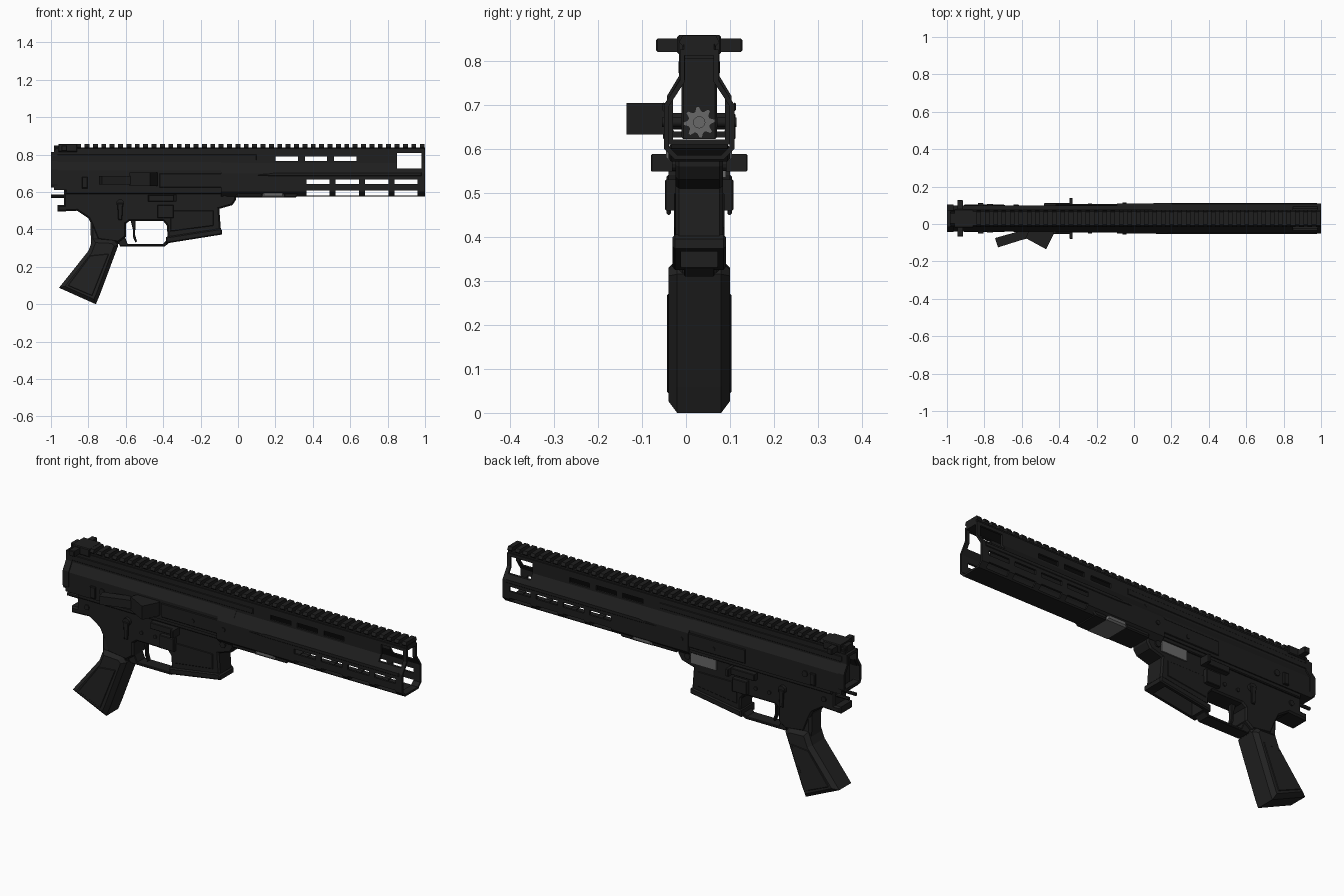
import bpy, bmesh, math
from mathutils import Vector

cube = bpy.data.objects.get("Cube")
if cube:
    bpy.data.objects.remove(cube, do_unlink=True)

CY = 0.03  # centre line of the body in y


def material(name, v):
    m = bpy.data.materials.new(name)
    m.use_nodes = True
    col = (v, v, v, 1)
    m.diffuse_color = col
    bsdf = next(n for n in m.node_tree.nodes if n.type == 'BSDF_PRINCIPLED')
    bsdf.inputs["Base Color"].default_value = col
    bsdf.inputs["Roughness"].default_value = 0.6
    return m


BLACK = material("matte black", 0.013)
GRIP = material("grip black", 0.016)
STEEL = material("steel grey", 0.14)


def add_prism(bm, pts, a, b, axis, caps=True, bevel=0):
    """Extrude a profile: along x it is (y, z), along y it is (x, z)."""
    def at(p, t):
        return (t, CY + p[0], p[1]) if axis == 'x' else (p[0], CY + t, p[1])
    rings = [[bm.verts.new(at(p, t)) for p in pts] for t in (a, b)]
    n = len(pts)
    faces = [bm.faces.new((rings[0][i], rings[0][(i + 1) % n],
                           rings[1][(i + 1) % n], rings[1][i])) for i in range(n)]
    if caps:
        ends = [bm.faces.new(r) for r in rings]
        faces += ends
    bmesh.ops.recalc_face_normals(bm, faces=faces)
    if caps and bevel:
        edges = list({e for f in ends for e in f.edges})
        bmesh.ops.bevel(bm, geom=edges, offset=bevel, segments=1,
                        affect='EDGES', clamp_overlap=True)


def finish(name, bm, mat):
    me = bpy.data.meshes.new(name)
    bm.to_mesh(me)
    bm.free()
    me.materials.append(mat)
    ob = bpy.data.objects.new(name, me)
    bpy.context.scene.collection.objects.link(ob)
    return ob


def prism(name, pts, a, b, axis='y', mat=BLACK, **kw):
    bm = bmesh.new()
    add_prism(bm, pts, a, b, axis, **kw)
    return finish(name, bm, mat)


def rect(x0, x1, z0, z1):
    return [(x0, z0), (x1, z0), (x1, z1), (x0, z1)]


def disc(x, z, r, n=12):
    return [(x + r * math.cos(2 * math.pi * i / n), z + r * math.sin(2 * math.pi * i / n))
            for i in range(n)]


def box(name, x0, x1, z0, z1, half, mat=BLACK, bevel=0.004):
    return prism(name, rect(x0, x1, z0, z1), -half, half, mat=mat, bevel=bevel)


def both_sides(name, pts, y0, y1, mat=BLACK, bevel=0.003):
    bm = bmesh.new()
    for s in (-1, 1):
        add_prism(bm, pts, s * y0, s * y1, 'y', bevel=bevel)
    return finish(name, bm, mat)


def bake(ob):
    bpy.context.view_layer.update()
    ev = ob.evaluated_get(bpy.context.evaluated_depsgraph_get())
    me = bpy.data.meshes.new_from_object(ev)
    ob.modifiers.clear()
    ob.data = me


def cut(ob, rects, half):
    bm = bmesh.new()
    for r in rects:
        add_prism(bm, rect(*r), -half, half, 'y')
    cutter = finish("cutter", bm, BLACK)
    cutter.hide_render = True
    mod = ob.modifiers.new("cut", 'BOOLEAN')
    mod.operation, mod.solver, mod.object = 'DIFFERENCE', 'EXACT', cutter
    bake(ob)
    bpy.data.objects.remove(cutter, do_unlink=True)


def tube(name, half, x0, x1, wall):
    pts = half + [(-y, z) for y, z in reversed(half)]
    ob = prism(name, pts, x0, x1, 'x', caps=False)
    mod = ob.modifiers.new("wall", 'SOLIDIFY')
    mod.thickness, mod.offset, mod.use_even_offset = wall, -1, True
    bake(ob)
    return ob


# Hollow upper receiver
tube("upper_receiver", [(.07, .61), (.07, .715), (.043, .76), (.043, .825)], -.985, 0, .011)
tube("rear_collar", [(.066, .625), (.073, .64), (.073, .72), (.046, .765), (.046, .815)],
     -1, -.965, .014)

# Hollow handguard with slots and a window near the muzzle end
guard = tube("handguard", [(.055, .575), (.08, .60), (.08, .70), (.044, .755), (.044, .825)],
             -.09, 1, .011)
slots = [(.85, .98, .725, .808)]
slots += [(x, x + .12, .765, .79) for x in (.2, .357, .514)]
slots += [(.365 + .157 * i, .49 + .157 * i, z, z + .025) for i in range(4) for z in (.582, .643)]
cut(guard, slots, .2)
both_sides("handguard_rib", [(.1, .69), (.2, .705), (.98, .705), (.98, .685), (.2, .685)],
           .078, .083)

# Accessory rail with teeth
box("rail_base", -.98, 1, .812, .838, .038)
bm = bmesh.new()
half = [(.034, .83), (.046, .842), (.038, .857)]
tooth = half + [(-y, z) for y, z in reversed(half)]
for i in range(42):
    x = -.865 + .0448 * i
    add_prism(bm, tooth, x, x + .026, 'x')
finish("rail_teeth", bm, BLACK)

# Bolt carrier and toothed bolt head inside the receiver
box("bolt_carrier", -.96, -.11, .622, .805, .04)
bm = bmesh.new()
gear = []
for i in range(32):
    r = .036 if i % 4 < 2 else .026
    a = 2 * math.pi * i / 32
    gear.append((r * math.cos(a), .66 + r * math.sin(a)))
add_prism(bm, gear, -.115, -.07, 'x')
add_prism(bm, disc(0, .66, .014), -.08, -.06, 'x')
finish("bolt_head", bm, STEEL)

# Lower receiver with an open magazine well
lower = prism("lower_receiver", [
    (-.93, .615), (-.93, .53), (-.965, .53), (-.965, .495), (-.86, .50), (-.80, .46),
    (-.78, .42), (-.75, .345), (-.64, .33), (-.60, .36), (-.60, .43), (-.58, .445),
    (-.40, .445), (-.38, .42), (-.375, .33), (-.09, .378), (-.1, .51), (-.03, .53),
    (-.01, .56), (-.01, .615)], -.054, .054, bevel=.008)
flare = prism("magazine_well_rim", [(-.385, .325), (-.085, .373), (-.085, .395), (-.095, .405),
                                    (-.385, .36)], -.061, .061, bevel=.006)
for ob in (lower, flare):
    cut(ob, [(-.355, -.125, .28, .52)], .041)
both_sides("magazine_well_panel", [(-.36, .39), (-.13, .42), (-.13, .50), (-.36, .50)],
           .052, .057)
box("receiver_seam", -.92, -.02, .59, .62, .064)

# Trigger and its guard
prism("trigger_guard", [(-.65, .345), (-.63, .31), (-.39, .31), (-.365, .332), (-.385, .34),
                        (-.40, .323), (-.59, .323), (-.605, .36)], -.035, .035, bevel=.003)
prism("trigger", [(-.575, .45), (-.562, .40), (-.562, .36), (-.548, .33), (-.54, .335),
                  (-.55, .37), (-.548, .45)], -.012, .012, bevel=.003)

# Pistol grip
prism("pistol_grip", [(-.775, .35), (-.80, .285), (-.957, .088), (-.76, 0), (-.735, .06),
                      (-.64, .315), (-.665, .345)], -.07, .07, mat=GRIP, bevel=.02)
prism("grip_neck", [(-.79, .45), (-.785, .30), (-.65, .30), (-.62, .37), (-.62, .45)],
      -.05, .05, mat=GRIP, bevel=.012)
both_sides("grip_panel", [(-.79, .26), (-.91, .10), (-.78, .045), (-.69, .27)],
           .068, .073, mat=GRIP)

# Side plates, pins and controls
both_sides("receiver_side_plate", rect(-.42, -.08, .625, .70), .068, .076)
both_sides("receiver_upper_band", rect(-.97, .1, .77, .80), .042, .047)
bm = bmesh.new()
for s in (-1, 1):
    for x, z, r, y in ((-.235, .655, .011, .08), (-.05, .66, .011, .085), (-.77, .665, .016, .076),
                       (-.87, .55, .014, .06), (-.47, .50, .01, .06), (-.55, .50, .01, .06),
                       (-.07, .565, .016, .062), (-.385, .505, .025, .075), (-.63, .54, .021, .07)):
        add_prism(bm, disc(x, z, r), s * .04, s * y, 'y')
finish("pins_and_buttons", bm, BLACK)
both_sides("safety_lever", [(-.645, .54), (-.64, .45), (-.62, .45), (-.615, .54)], .064, .074)
both_sides("bolt_release", rect(-.48, -.34, .55, .585), .05, .083)
both_sides("bolt_release_paddle", rect(-.345, -.328, .548, .588), .05, .11)
both_sides("magazine_catch", rect(-.43, -.345, .46, .53), .05, .078)
both_sides("rear_side_boss", rect(-.835, -.805, .62, .68), .06, .082)
prism("side_insert_plate", rect(-.24, -.09, .535, .592), .054, .061, mat=STEEL)

# Folded charging handle and deflector, drawn in plan view
def plan(name, pts, z0, z1):
    bm = bmesh.new()
    face = bm.faces.new([bm.verts.new((x, y, z0)) for x, y in pts])
    out = bmesh.ops.extrude_face_region(bm, geom=[face])
    bmesh.ops.translate(bm, vec=Vector((0, 0, z1 - z0)),
                        verts=[v for v in out["geom"] if isinstance(v, bmesh.types.BMVert)])
    bmesh.ops.recalc_face_normals(bm, faces=bm.faces[:])
    return finish(name, bm, BLACK)


plan("charging_handle", [(-.743, -.075), (-.727, -.125), (-.6, -.085), (-.48, -.055),
                         (-.48, -.03), (-.6, -.035)], .64, .685)
plan("case_deflector", [(-.58, -.075), (-.47, -.135), (-.43, -.055), (-.43, -.03),
                        (-.56, -.03)], .632, .704)

# Folding rear sight
box("rear_sight_base", -.96, -.86, .815, .858, .05)
both_sides("rear_sight_ears", rect(-.945, -.915, .82, .85), .04, .098)
box("rear_sight_leaf", -.985, -.95, .82, .85, .03)

# Rear pins and latch
bm = bmesh.new()
for y in (-.03, .03):
    add_prism(bm, disc(y, .578, .009, 8), -1, -.92, 'x')
finish("rear_pins", bm, BLACK)

# Lower handguard mount with steel clamp
box("handguard_mount", -.01, .13, .572, .602, .07, bevel=.006)
box("clamp", .13, .245, .572, .605, .075, STEEL, .008)
prism("handguard_ramp", [(.245, .571), (.31, .571), (.34, .60), (.245, .61)], -.07, .07, bevel=.006)
